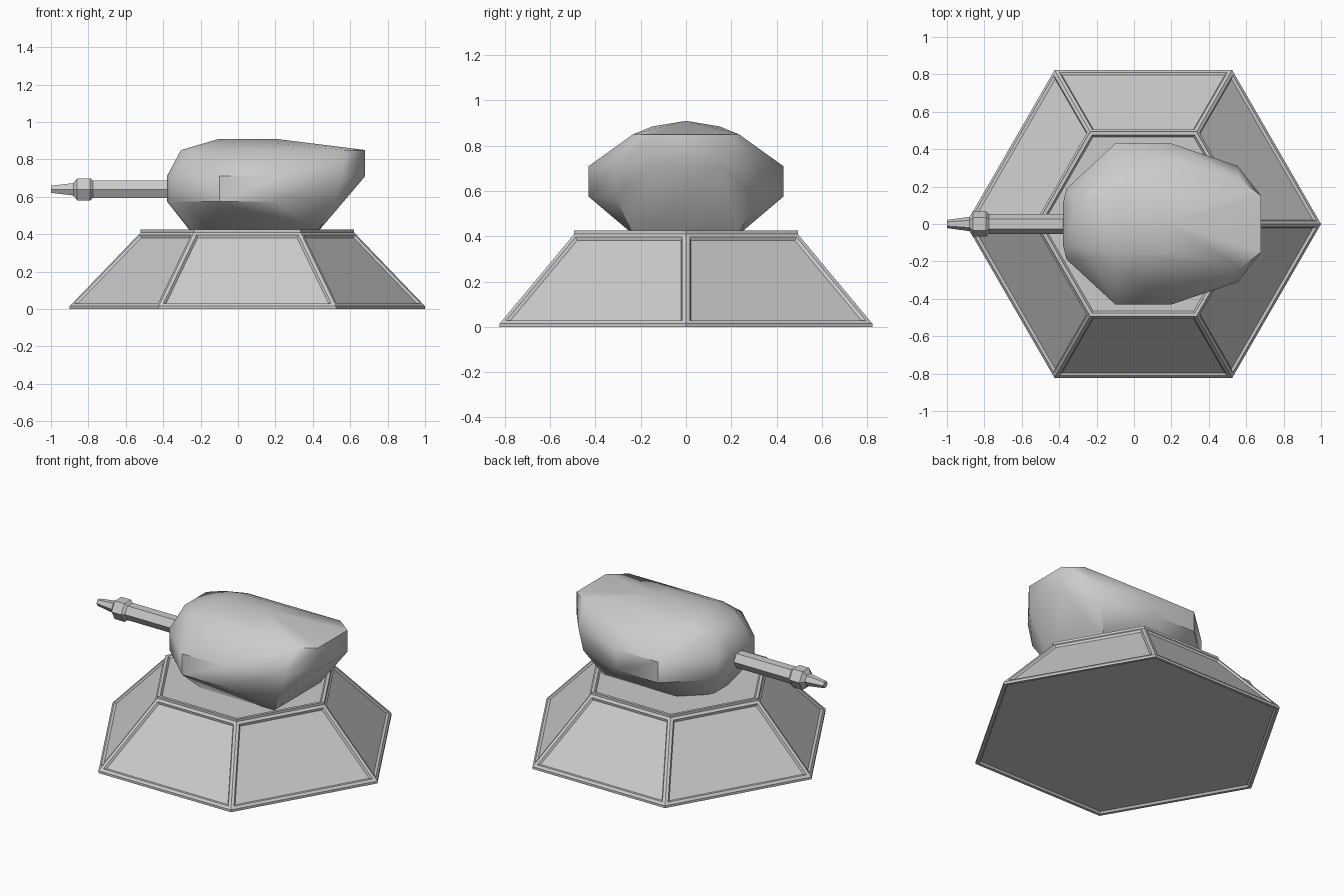
import bpy, bmesh, math

if "Cube" in bpy.data.objects:
    bpy.data.objects.remove(bpy.data.objects["Cube"])


def finish(bm, name, angle=None):
    bmesh.ops.recalc_face_normals(bm, faces=bm.faces[:])
    mesh = bpy.data.meshes.new(name)
    bm.to_mesh(mesh)
    bm.free()
    ob = bpy.data.objects.new(name, mesh)
    bpy.context.collection.objects.link(ob)
    if angle:
        bpy.ops.object.select_all(action='DESELECT')
        ob.select_set(True)
        bpy.context.view_layer.objects.active = ob
        bpy.ops.object.shade_smooth_by_angle(angle=math.radians(angle))
    return ob


def six_sided(profile, place):
    """Stack of hexagons from (radius, height) pairs, capped at both ends."""
    bm = bmesh.new()
    rings = []
    for r, h in profile:
        rings.append([bm.verts.new(place(r * math.cos(i * math.pi / 3),
                                         r * math.sin(i * math.pi / 3), h))
                      for i in range(6)])
    for a, b in zip(rings, rings[1:]):
        for i in range(6):
            j = (i + 1) % 6
            bm.faces.new((a[i], a[j], b[j], b[i]))
    bm.faces.new(rings[0][::-1])
    bm.faces.new(rings[-1])
    bmesh.ops.recalc_face_normals(bm, faces=bm.faces[:])
    return bm


# Hexagonal pedestal with framed, recessed panels
bm = six_sided([(0.95, 0), (0.95, 0.015), (0.57, 0.41), (0.57, 0.425)],
               lambda x, y, z: (x + 0.05, y, z))
panels = [f for f in bm.faces if f.calc_area() > 0.1]
bmesh.ops.inset_individual(bm, faces=panels, thickness=0.018, use_even_offset=True)
bmesh.ops.inset_individual(bm, faces=panels, thickness=0.01, depth=-0.012,
                           use_even_offset=True)
finish(bm, "pedestal")

# Faceted turret shell: half-outlines per height, mirrored and hulled
front = [(-0.38, 0.11), (-0.36, 0.19)]
sections = {
    0.41: [(-0.25, 0.07), (-0.23, 0.11), (-0.1, 0.23), (0.2, 0.23),
           (0.425, 0.235)],
    0.575: front + [(-0.1, 0.43), (0.2, 0.43), (0.52, 0.31), (0.56, 0.15)],
    0.71: front + [(-0.1, 0.43), (0.2, 0.43), (0.555, 0.31), (0.68, 0.15)],
    0.85: [(-0.305, 0.11), (-0.23, 0.18), (-0.1, 0.235), (0.2, 0.235),
           (0.57, 0.235), (0.68, 0.15)],
    0.885: [(-0.1, 0.15), (0.2, 0.15)],
    0.91: [(-0.1, 0), (0.2, 0)],
}
bm = bmesh.new()
for z, outline in sections.items():
    for x, y in outline:
        for s in ((1, -1) if y else (1,)):
            bm.verts.new((x, s * y, z))
bmesh.ops.convex_hull(bm, input=bm.verts[:])
bmesh.ops.delete(bm, geom=[v for v in bm.verts if not v.link_faces], context='VERTS')
bmesh.ops.dissolve_limit(bm, angle_limit=math.radians(1),
                         verts=bm.verts[:], edges=bm.edges[:])
finish(bm, "turret_body", 40)

# Hexagonal gun barrel with muzzle collar and tapered tip, along -x
bm = six_sided([(0.053, 0.34), (0.053, 0.775), (0.068, 0.79), (0.068, 0.86),
                (0.038, 0.88), (0.022, 1.0)],
               lambda a, b, h: (-h, a, b + 0.64))
finish(bm, "gun_barrel")
